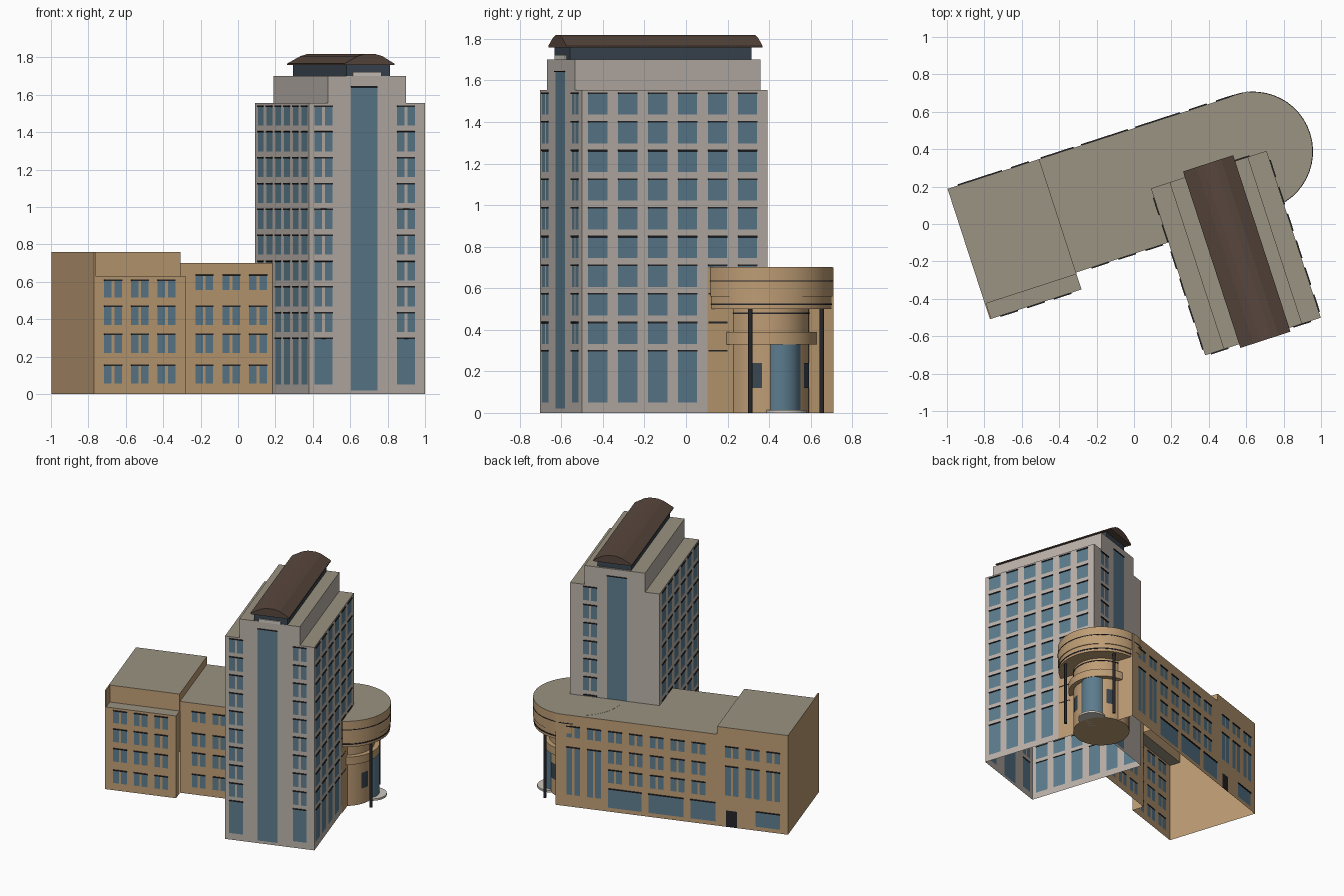
import bpy, bmesh, math
from mathutils import Matrix, Vector

if "Cube" in bpy.data.objects:
    bpy.data.objects.remove(bpy.data.objects["Cube"])

TURN = Matrix.Rotation(math.radians(18), 4, 'Z')


def srgb(r, g, b):
    return [(c / 255 / 12.92 if c < 11 else ((c / 255 + 0.055) / 1.055) ** 2.4) for c in (r, g, b)] + [1]


COLOURS = {"grey_wall": (187, 178, 170), "tan_wall": (190, 157, 117), "glass": (92, 124, 142),
           "dark_trim": (38, 38, 42), "flat_roof": (155, 147, 130), "brown_roof": (88, 71, 61),
           "dark_glazing": (58, 70, 80), "pale_trim": (205, 200, 190)}
MATS = []
for n, c in COLOURS.items():
    m = bpy.data.materials.new(n)
    m.diffuse_color = srgb(*c)
    m.use_nodes = True
    m.node_tree.nodes["Principled BSDF"].inputs["Base Color"].default_value = m.diffuse_color
    MATS.append(m)
GREY, TAN, GLASS, DARK, FLAT, BROWN, GLAZE, PALE = range(8)


def finish(bm, name, smooth=False):
    bm.transform(TURN)
    me = bpy.data.meshes.new(name)
    bm.to_mesh(me)
    bm.free()
    for m in MATS:
        me.materials.append(m)
    ob = bpy.data.objects.new(name, me)
    bpy.context.collection.objects.link(ob)
    if smooth:
        bpy.context.view_layer.objects.active = ob
        ob.select_set(True)
        bpy.ops.object.shade_smooth_by_angle(angle=math.radians(35))
        ob.select_set(False)
    return ob


def face(bm, pts, mat):
    f = bm.faces.new([bm.verts.new(p) for p in pts])
    f.material_index = mat
    return f


def deck(bm, u0, u1, v0, v1, z, mat=FLAT):
    face(bm, [(u0, v0, z), (u1, v0, z), (u1, v1, z), (u0, v1, z)], mat)


def wall(bm, p0, p1, z0, z1, mat, openings=()):
    """Upright wall with outside on the right of p0->p1; openings are (lo, hi, z0, z1, mat)."""
    axis = 0 if p0[1] == p1[1] else 1
    s, e = p0[axis], p1[axis]
    rd = lambda x: round(x, 4)
    cs = {rd(s), rd(e)} | {rd(k) for o in openings for k in o[:2]}
    zs = {rd(z0), rd(z1)} | {rd(k) for o in openings for k in o[2:4]}
    cs, zs = sorted(cs, reverse=s > e), sorted(zs)
    grid = {}

    def vert(c, z):
        if (c, z) not in grid:
            grid[c, z] = bm.verts.new((c, p0[1], z) if axis == 0 else (p0[0], c, z))
        return grid[c, z]
    trims = []
    for a, b in zip(cs, cs[1:]):
        for lo, hi in zip(zs, zs[1:]):
            f = bm.faces.new([vert(a, lo), vert(b, lo), vert(b, hi), vert(a, hi)])
            f.material_index = mat
            c, z = (a + b) / 2, (lo + hi) / 2
            for o in openings:
                if o[0] < c < o[1] and o[2] < z < o[3]:
                    f.material_index = o[4]
                    if o[4] == DARK and o[3] - o[2] < 0.02:
                        trims.append(f)
    # lintels stand slightly proud of the wall
    if trims:
        bm.normal_update()
        for f in bmesh.ops.inset_region(bm, faces=trims, thickness=0.0005, depth=0.006)["faces"]:
            f.material_index = DARK


def window(lo, hi, z0, z1, double=False):
    res = [(lo, hi, z1, z1 + 0.008, DARK)]
    if double:
        mid = (lo + hi) / 2
        return res + [(lo, mid - 0.008, z0, z1, GLASS), (mid + 0.008, hi, z0, z1, GLASS)]
    return res + [(lo, hi, z0, z1, GLASS)]


def box(bm, u0, u1, v0, v1, z0, z1, mat, top=None):
    wall(bm, (u0, v0), (u1, v0), z0, z1, mat)
    wall(bm, (u1, v0), (u1, v1), z0, z1, mat)
    wall(bm, (u1, v1), (u0, v1), z0, z1, mat)
    wall(bm, (u0, v1), (u0, v0), z0, z1, mat)
    deck(bm, u0, u1, v0, v1, z1, mat if top is None else top)


def cylinder(bm, u, v, r, z0, z1, mat, top=None, seg=48):
    ret = bmesh.ops.create_cone(bm, cap_ends=True, segments=seg, radius1=r, radius2=r, depth=z1 - z0,
                                matrix=Matrix.Translation((u, v, (z0 + z1) / 2)))
    for f in {f for w in ret["verts"] for f in w.link_faces}:
        f.material_index = top if top is not None and f.normal.z > 0.5 else mat


# ---- tower ----
U0, U1, V0, V1, H, HT = 0.145, 0.795, -0.785, 0.153, 1.555, 1.70
C0, C1 = 0.25, 0.69
ROWS = [(1.435 - 0.138 * k, 1.535 - 0.138 * k) for k in range(9)]
side = []
for i in range(6):
    a = -0.753 + 0.1515 * i
    for lo, hi in ROWS + [(0.05, 0.295)]:
        side += window(a, a + 0.097, lo, hi)
front = [(0.381, 0.528, 0.02, H, GLASS)]
back = list(front)
for a in (0.176, 0.639):
    for lo, hi in ROWS:
        front += window(a, a + 0.1, lo, hi, True)
    front += window(a, a + 0.1, 0.05, 0.295)
for lo, hi in ROWS:
    back += window(0.60, 0.70, lo, hi, True)
strip_top = [(0.381, 0.528, H, 1.64, GLASS), (0.381, 0.528, 1.64, 1.646, DARK)]

bm = bmesh.new()
wall(bm, (U0, V0), (U1, V0), 0, H, GREY, front)
wall(bm, (U1, V0), (U1, V1), 0, H, GREY, side)
wall(bm, (U1, V1), (U0, V1), 0, H, GREY, back)
wall(bm, (U0, V1), (U0, V0), 0, H, GREY, side)
deck(bm, U0, C0, V0, V1, H)
deck(bm, C1, U1, V0, V1, H)
wall(bm, (C0, V0), (C1, V0), H, HT, GREY, strip_top)
wall(bm, (C1, V0), (C1, V1), H, HT, GREY)
wall(bm, (C1, V1), (C0, V1), H, HT, GREY, strip_top)
wall(bm, (C0, V1), (C0, V0), H, HT, GREY)
deck(bm, C0, C1, V0, V1, HT)
finish(bm, "tower")

# ---- rooftop storey and faceted brown roof ----
bm = bmesh.new()
box(bm, 0.355, 0.60, -0.782, 0.137, HT, 1.765, GLAZE)
finish(bm, "rooftop_storey")
bm = bmesh.new()
box(bm, 0.39, 0.55, -0.792, -0.783, HT, 1.722, PALE)
finish(bm, "rooftop_sill")
bm = bmesh.new()
prof = [(0.336, 1.758), (0.336, 1.766), (0.41, 1.806), (0.45, 1.818), (0.51, 1.818), (0.55, 1.806),
        (0.618, 1.766), (0.618, 1.758)]
f = face(bm, [(u, -0.806, z) for u, z in prof], BROWN)
ext = bmesh.ops.extrude_face_region(bm, geom=[f])["geom"]
bmesh.ops.translate(bm, vec=Vector((0, 0.992, 0)), verts=[g for g in ext if isinstance(g, bmesh.types.BMVert)])
if not f.is_valid or len(bm.faces) < 10:
    face(bm, [(u, -0.806, z) for u, z in prof], BROWN)
bmesh.ops.remove_doubles(bm, verts=bm.verts, dist=1e-5)
bmesh.ops.recalc_face_normals(bm, faces=bm.faces)
finish(bm, "barrel_roof")

# ---- low wing ----
L, M, R, B, F, S = -0.89, -0.375, 0.80, 0.487, -0.151, -0.246
LEFT_COLS = [-0.832, -0.682, -0.532]
MAIN_COLS = [-0.289 + 0.1515 * i for i in range(7)]
LOW = [(0.055, 0.15), (0.22, 0.315), (0.37, 0.465)]


def columns(cols, rows):
    return [o for a in cols for lo, hi in rows for o in window(a, a + 0.1, lo, hi, True)]


back_main = columns(MAIN_COLS, [(0.53, 0.61)]) + columns(MAIN_COLS[:5], LOW[1:]) + \
    columns(MAIN_COLS[5:], [(0.09, 0.45)])
for a, b in ((0.175, 0.417), (-0.13, 0.125), (-0.365, -0.18)):
    back_main += window(a, b, 0.03, 0.17)
back_left = columns(LEFT_COLS, [(0.53, 0.61), (0.24, 0.46)]) + window(-0.83, -0.655, 0.03, 0.14)
back_left += [(-0.52, -0.44, 0, 0.125, DARK)]

bm = bmesh.new()
wall(bm, (M, F), (U0, F), 0, 0.70, TAN, columns(MAIN_COLS[:3], LOW + [(0.555, 0.63)]))
wall(bm, (R, F), (R, B), 0, 0.70, TAN)
wall(bm, (R, B), (M, B), 0, 0.70, TAN, back_main)
deck(bm, M, R, F, B, 0.70)
finish(bm, "main_wing")

bm = bmesh.new()
wall(bm, (L, S), (M, S), 0, 0.63, TAN, columns(LEFT_COLS, LOW + [(0.515, 0.605)]))
wall(bm, (M, S), (M, -0.16), 0, 0.63, TAN)
deck(bm, L, M, S, -0.16, 0.63)
wall(bm, (L, -0.16), (M, -0.16), 0.63, 0.76, TAN)
wall(bm, (M, -0.16), (M, B), 0.63, 0.76, TAN)
wall(bm, (M, B), (L, B), 0, 0.76, TAN, back_left)
wall(bm, (L, B), (L, S), 0, 0.76, TAN)
deck(bm, L, M, -0.16, B, 0.76)
finish(bm, "end_wing")
bm = bmesh.new()
box(bm, L, L + 0.008, S, -0.16, 0.63, 0.76, TAN)
finish(bm, "end_parapet")

# ---- round corner: overhanging drum, recessed wall, canopy, glazed entrance ----
CU, CV = 0.726, 0.172
for name, r, z0, z1, mat, top in (("drum", 0.318, 0.56, 0.701, TAN, FLAT), ("drum_base", 0.312, 0.50, 0.56, TAN, None),
                                  ("drum_upper_line", 0.320, 0.632, 0.638, DARK, None),
                                  ("drum_lower_line", 0.315, 0.518, 0.527, DARK, None),
                                  ("recessed_wall", 0.205, 0, 0.50, TAN, None),
                                  ("recess_line", 0.208, 0.477, 0.484, DARK, None),
                                  ("canopy_band", 0.24, 0.33, 0.39, TAN, None)):
    bm = bmesh.new()
    cylinder(bm, CU, CV, r, z0, z1, mat, top)
    finish(bm, name, True)


def around(r, deg):
    a = math.radians(deg - 18)
    return CU + r * math.cos(a), CV + r * math.sin(a)


bm = bmesh.new()
cylinder(bm, *around(0.145, 29), 0.093, 0.015, 0.33, GLASS)
finish(bm, "entrance_glass", True)
bm = bmesh.new()
cylinder(bm, *around(0.19, 29), 0.1, 0, 0.015, PALE)
finish(bm, "entrance_step", True)
bm = bmesh.new()
for deg in (-16, 69):
    cylinder(bm, *around(0.285, deg), 0.011, 0, 0.50, DARK, seg=12)
finish(bm, "columns", True)
# dark windows either side of the entrance
bm = bmesh.new()
for d in (-14, 68):
    strip = [around(0.209, d + k) for k in (-8, 0, 8)]
    for p, q in zip(strip, strip[1:]):
        face(bm, [(*p, 0.12), (*q, 0.12), (*q, 0.24), (*p, 0.24)], GLAZE)
finish(bm, "side_windows")
